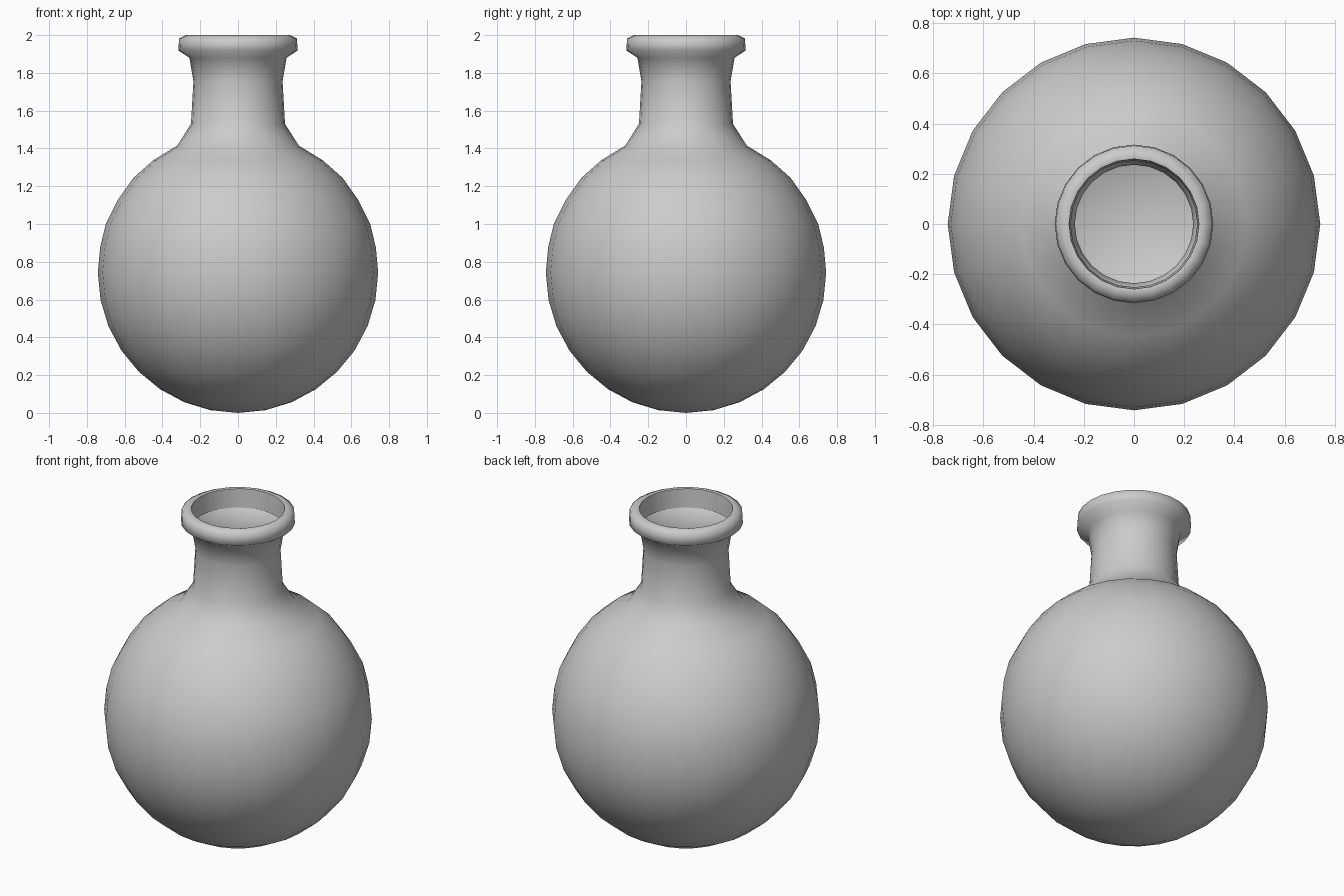
import bpy, bmesh, math

if "Cube" in bpy.data.objects:
    bpy.data.objects.remove(bpy.data.objects["Cube"])

SIDES = 24
R = 0.742

# Round body: lower half circle, then shoulder, neck and lip as (radius, height)
profile = [(R * math.sin(a), R - R * math.cos(a))
           for a in (math.pi / 16 * i for i in range(1, 9))]
profile += [(0.73, 0.875), (0.70, 1.0), (0.635, 1.13), (0.553, 1.245),
            (0.448, 1.338), (0.322, 1.415),                 # shoulder
            (0.249, 1.53), (0.236, 1.755), (0.257, 1.88),   # neck
            (0.316, 1.918), (0.312, 1.982), (0.275, 2.0),   # rolled lip
            (0.259, 1.997), (0.252, 1.885)]                 # inside of lip

glass = bpy.data.materials.new("plain grey")
glass.diffuse_color = (0.6, 0.6, 0.6, 1)
glass.use_nodes = True
glass.node_tree.nodes["Principled BSDF"].inputs["Base Color"].default_value = glass.diffuse_color

# Lathe the profile around z
bm = bmesh.new()
rings = []
for r, z in profile:
    rings.append([bm.verts.new((r * math.cos(t), r * math.sin(t), z))
                  for t in (2 * math.pi * k / SIDES for k in range(SIDES))])
bottom = bm.verts.new((0, 0, 0))
for k in range(SIDES):
    n = (k + 1) % SIDES
    bm.faces.new((bottom, rings[0][n], rings[0][k]))
    for low, high in zip(rings, rings[1:]):
        bm.faces.new((low[k], low[n], high[n], high[k]))

mesh = bpy.data.meshes.new("round_flask")
bm.to_mesh(mesh)
bm.free()
mesh.materials.append(glass)
flask = bpy.data.objects.new("round_flask", mesh)
bpy.context.collection.objects.link(flask)

# Smooth everywhere except the inner edge of the lip
bpy.context.view_layer.objects.active = flask
flask.select_set(True)
bpy.ops.object.shade_smooth_by_angle(angle=math.radians(68))
